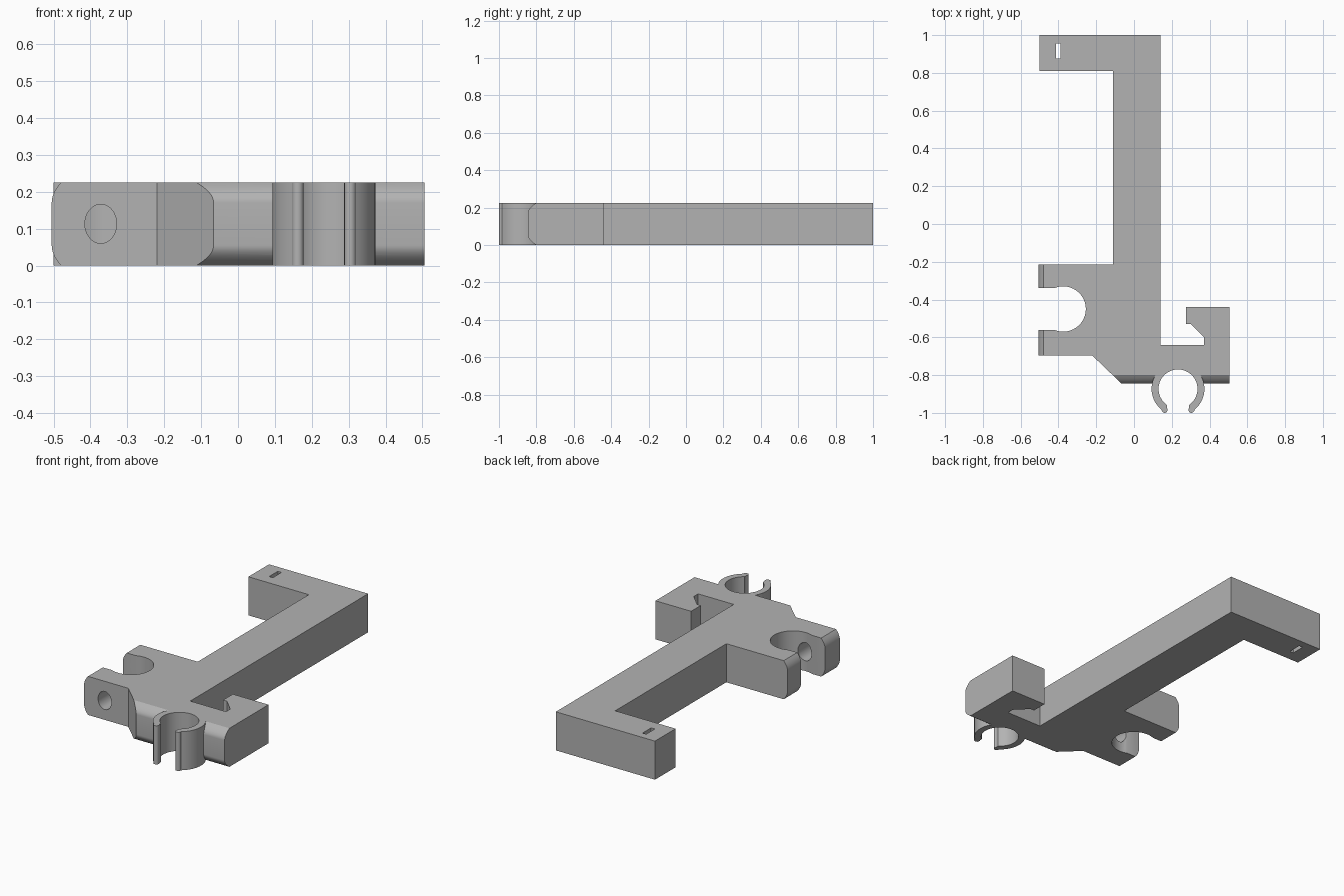
import bpy, bmesh, math
from mathutils import Vector

if "Cube" in bpy.data.objects:
    bpy.data.objects.remove(bpy.data.objects["Cube"])

H = 0.225
grey = bpy.data.materials.new("plain grey")
grey.use_nodes = True
grey.diffuse_color = (0.45, 0.45, 0.45, 1)
grey.node_tree.nodes["Principled BSDF"].inputs["Base Color"].default_value = (0.45, 0.45, 0.45, 1)


def arc(cx, cy, r, a0, a1, n):
    return [(cx + r * math.cos(math.radians(a0 + (a1 - a0) * i / n)),
             cy + r * math.sin(math.radians(a0 + (a1 - a0) * i / n))) for i in range(n + 1)]


def prism(name, pts, lo, hi, axis="z"):
    """Extrude a flat outline along one axis."""
    place = {"x": lambda a, b, c: (c, a, b),
             "y": lambda a, b, c: (a, c, b),
             "z": lambda a, b, c: (a, b, c)}[axis]
    bm = bmesh.new()
    face = bm.faces.new([bm.verts.new(place(a, b, lo)) for a, b in pts])
    grown = bmesh.ops.extrude_face_region(bm, geom=[face])["geom"]
    shift = Vector(place(0, 0, hi - lo))
    bmesh.ops.translate(bm, vec=shift, verts=[v for v in grown if isinstance(v, bmesh.types.BMVert)])
    bmesh.ops.recalc_face_normals(bm, faces=bm.faces)
    me = bpy.data.meshes.new(name)
    bm.to_mesh(me)
    bm.free()
    me.materials.append(grey)
    ob = bpy.data.objects.new(name, me)
    bpy.context.collection.objects.link(ob)
    return ob


def combine(target, tool, operation):
    """Apply one boolean and discard the tool."""
    mod = target.modifiers.new("bool", "BOOLEAN")
    mod.operation, mod.object, mod.solver = operation, tool, "EXACT"
    bpy.context.view_layer.update()
    graph = bpy.context.evaluated_depsgraph_get()
    me = bpy.data.meshes.new_from_object(target.evaluated_get(graph))
    target.modifiers.remove(mod)
    target.data = me
    bpy.data.objects.remove(tool)


def nose_cutter(name, edge, depth, lo, hi, axis):
    """Everything outside a rounded nose whose tip sits at edge."""
    steps = [i / 8 for i in range(10)]
    top = [(edge + depth * t * t, 0.17 + 0.055 * t) for t in steps]
    bottom = [(a, H - z) for a, z in reversed(top)]
    outer = [(edge - 0.1, top[-1][1]), (edge - 0.1, bottom[0][1])]
    return prism(name, bottom + top + outer, lo, hi, axis)


# Main plate: foot, long bar, hook and forked arm
outline = [(-0.5, 1), (0.14, 1), (0.14, -0.64), (0.37, -0.64), (0.37, -0.6), (0.3, -0.53),
           (0.275, -0.53), (0.275, -0.44), (0.505, -0.44), (0.505, -0.87), (-0.04, -0.87),
           (-0.22, -0.697), (-0.53, -0.697), (-0.53, -0.56)]
outline += arc(-0.375, -0.45, 0.12, -113, 113, 36)
outline += [(-0.53, -0.34), (-0.53, -0.215), (-0.11, -0.215), (-0.11, 0.81), (-0.5, 0.81)]
bracket = prism("bracket", outline, 0, H)

# Rounded front edge and fork tips
combine(bracket, nose_cutter("front_edge_cutter", -0.845, 0.045, -0.4, 0.7, "x"), "DIFFERENCE")
combine(bracket, nose_cutter("fork_tip_cutter", -0.505, 0.025, -0.75, -0.15, "y"), "DIFFERENCE")

# Cross hole through the front fork arm
combine(bracket, prism("cross_hole_cutter",
                       [(-0.372 + 0.043 * x, 0.113 + 0.053 * z) for x, z in arc(0, 0, 1, 0, 348.75, 31)],
                       -0.8, -0.45, "y"), "DIFFERENCE")

# Narrow slot in the foot
combine(bracket, prism("slot_cutter", [(-0.412, 0.875), (-0.388, 0.875), (-0.388, 0.955), (-0.412, 0.955)],
                       -0.1, 0.4), "DIFFERENCE")

# Open round clip on the front edge
cx, cy = 0.233, -0.873
combine(bracket, prism("clip_wall", arc(cx, cy, 0.14, -58, 238, 56), 0, H), "UNION")
bore = arc(cx, cy, 0.103, -55, 235, 56) + [(cx - 0.057, -1.05), (cx + 0.057, -1.05)]
combine(bracket, prism("clip_bore_cutter", bore, -0.1, 0.4), "DIFFERENCE")
for side in (-1, 1):
    bead = arc(cx + side * 0.071, -0.984, 0.016, 0, 337.5, 15)
    combine(bracket, prism("clip_bead", bead, 0, H), "UNION")

# Smooth curves, crisp edges
bpy.ops.object.select_all(action="DESELECT")
bracket.select_set(True)
bpy.context.view_layer.objects.active = bracket
bpy.ops.object.shade_smooth_by_angle(angle=math.radians(28))
